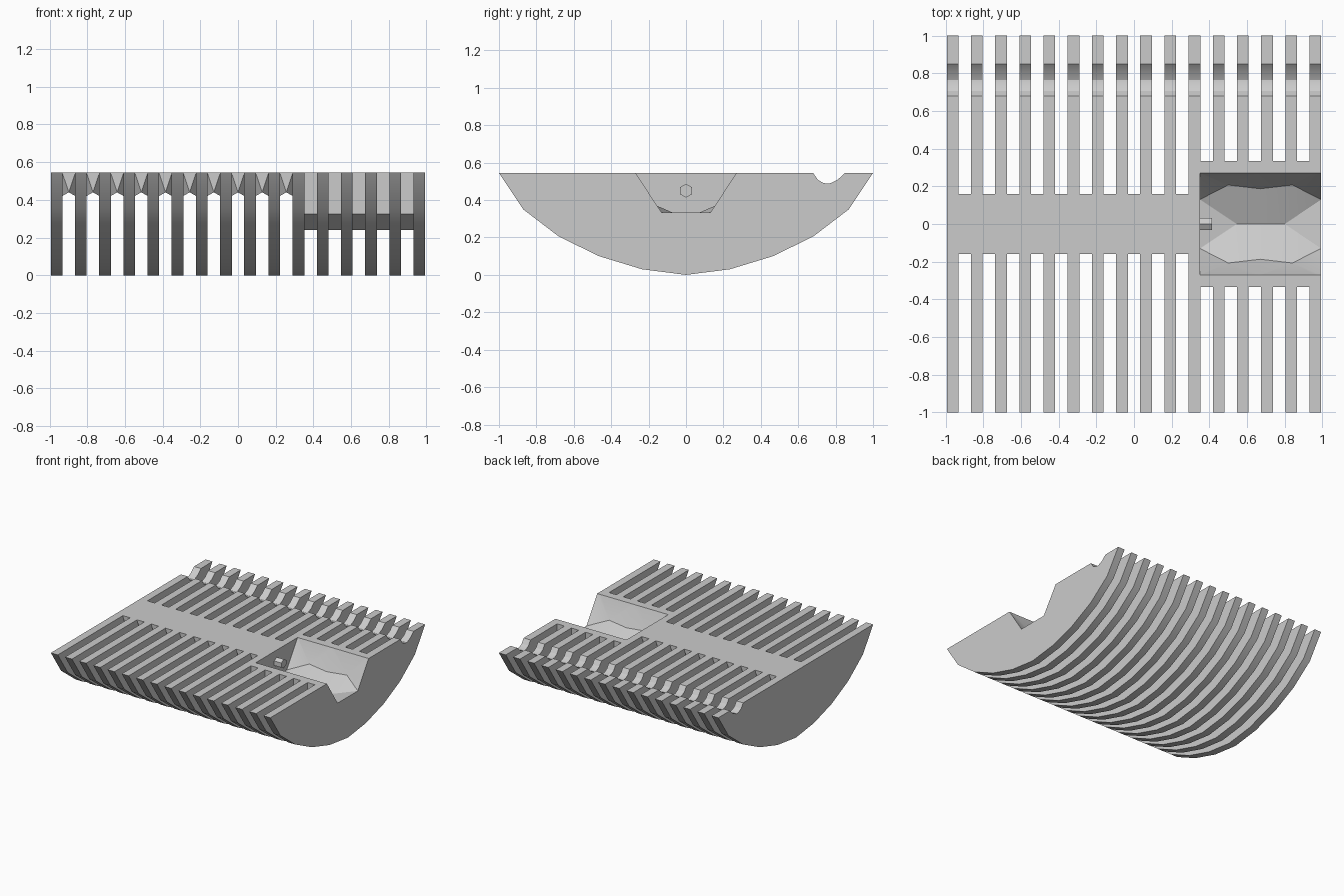
import bpy, bmesh, math

cube = bpy.data.objects.get("Cube")
if cube:
    bpy.data.objects.remove(cube, do_unlink=True)

grey = bpy.data.materials.new("plain_grey")
grey.use_nodes = True
GREY = (0.6, 0.6, 0.6, 1)
grey.diffuse_color = GREY
grey.node_tree.nodes["Principled BSDF"].inputs["Base Color"].default_value = GREY

TOP, END, FINS, THICK = 0.545, 0.993, 16, 0.062
PITCH = (2 * END - THICK) / (FINS - 1)


def add_loft(bm, rings):
    """Bridge a row of equal closed rings and cap both ends."""
    loops = [[bm.verts.new(p) for p in ring] for ring in rings]
    n = len(loops[0])
    for a, b in zip(loops, loops[1:]):
        for i in range(n):
            j = (i + 1) % n
            bm.faces.new((a[i], a[j], b[j], b[i]))
    bm.faces.new(loops[0])
    bm.faces.new(loops[-1][::-1])


def make_object(name, lofts, triangulate=False):
    bm = bmesh.new()
    for rings in lofts:
        add_loft(bm, rings)
    bmesh.ops.recalc_face_normals(bm, faces=bm.faces[:])
    if triangulate:
        bmesh.ops.triangulate(bm, faces=bm.faces[:])
    mesh = bpy.data.meshes.new(name)
    bm.to_mesh(mesh)
    bm.free()
    mesh.materials.append(grey)
    obj = bpy.data.objects.new(name, mesh)
    bpy.context.collection.objects.link(obj)
    return obj


def activate(obj):
    bpy.ops.object.select_all(action='DESELECT')
    obj.select_set(True)
    bpy.context.view_layer.objects.active = obj


def combine(obj, other, operation):
    activate(obj)
    mod = obj.modifiers.new(operation.lower(), 'BOOLEAN')
    mod.object, mod.operation, mod.solver = other, operation, 'EXACT'
    bpy.ops.object.modifier_apply(modifier=mod.name)
    bpy.data.objects.remove(other, do_unlink=True)


def section(x, pts):
    return [(x, y, z) for y, z in pts]


def mirrored(half):
    """Close a half section, listed from +y, across the middle."""
    return half + [(-y, z) for y, z in reversed(half) if y > 0]


# Fins: curved underside, flat top with a round groove near the back
hull = mirrored([(1, TOP), (0.87, 0.35), (0.68, 0.205), (0.465, 0.1), (0.235, 0.03), (0, 0)])
groove = [(0.68, TOP), (0.705, 0.508), (0.735, 0.491), (0.765, 0.487),
          (0.81, 0.508), (0.85, TOP)]
starts = [-END + i * PITCH for i in range(FINS)]
body = make_object("finned_body", [
    [section(x, hull + groove), section(x + THICK, hull + groove)] for x in starts])

# Narrow spine with faceted flanks between the fins
at_fin = mirrored([(0.158, TOP), (0.1, 0.42)])
mid_gap = mirrored([(0.158, TOP), (0.157, 0.44)])
rings = []
for x in starts[:11]:
    rings += [section(x + 0.002, at_fin), section(x + THICK - 0.002, at_fin),
              section(x + (THICK + PITCH) / 2, mid_gap)]
spine = make_object("spine", [rings[:-1]], True)

# Wide block around the pocket
wide = mirrored([(0.335, TOP), (0.335, 0.325), (0.2, 0.24)])
block = make_object("pocket_block", [[section(0.32, wide), section(0.96, wide)]])

# Pocket cutter: station x, middle x, floor edge y and z, middle z
rings = []
for x, mid, y, z, low in ((0.35, 0.35, 0.13, 0.333, 0.333), (0.5, 0.545, 0.207, 0.392, 0.302),
                          (0.67, 0.67, 0.187, 0.383, 0.302), (0.84, 0.8, 0.207, 0.392, 0.302),
                          (END, END, 0.13, 0.333, 0.333), (1.1, 1.1, 0.13, 0.333, 0.333)):
    side = [(x, 0.27, 0.7), (x, 0.27, TOP), (x, y, z)]
    rings.append(side + [(mid, 0, low)] + [(a, -b, c) for a, b, c in reversed(side)])
pocket = make_object("pocket_cutter", [rings], True)
pocket.hide_render = True

combine(body, spine, 'UNION')
combine(body, block, 'UNION')
combine(body, pocket, 'DIFFERENCE')

# Hexagonal pin on the inner wall of the pocket
hexagon = [(0.037 * math.sin(math.radians(60 * k)), 0.45 + 0.037 * math.cos(math.radians(60 * k)))
           for k in range(6)]
pin = make_object("pocket_pin", [[section(0.34, hexagon), section(0.415, hexagon)]])

activate(body)
bpy.ops.object.shade_smooth_by_angle(angle=math.radians(25))
